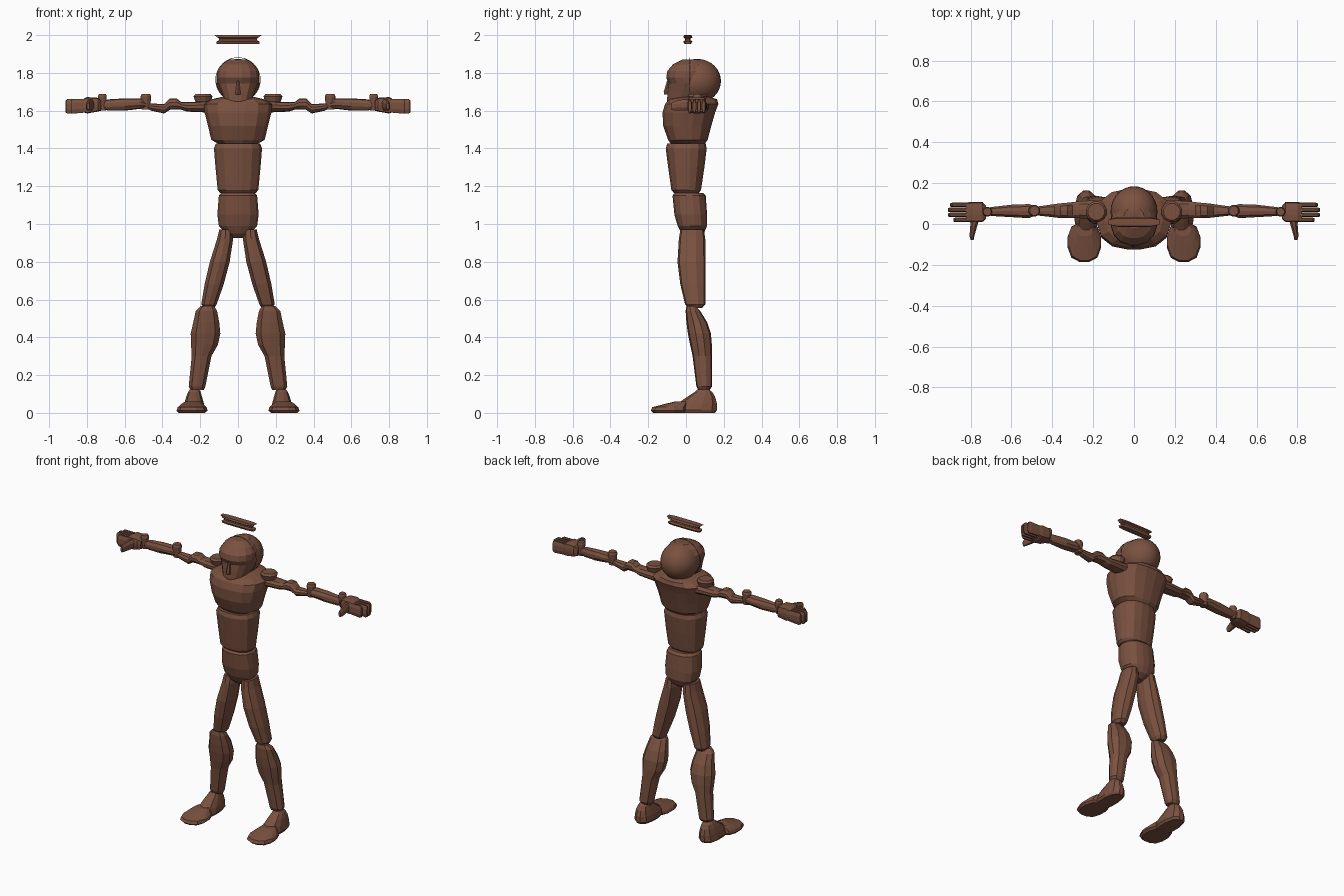
import bpy, bmesh, math

brown = bpy.data.materials.new("clay brown")
brown.diffuse_color = (0.195, 0.083, 0.051, 1)


def finish(ob, mirror=False, smooth=False):
    ob.data.materials.clear()
    ob.data.materials.append(brown)
    if mirror:
        ob.modifiers.new("mirror", 'MIRROR')
    if smooth:
        for p in ob.data.polygons:
            p.use_smooth = True
    return ob


def loft(name, sections, axis='z', sides=12, power=2.6, mirror=False, smooth=False):
    """Skin rounded sections; each is (position on axis, a0, a1, b0, b1)."""
    bm = bmesh.new()
    rings = []
    for t, a0, a1, b0, b1 in sections:
        ring = []
        for i in range(sides):
            ang = 2 * math.pi * (i + 0.5) / sides
            c, s = math.cos(ang), math.sin(ang)
            k = (abs(c) ** power + abs(s) ** power) ** (-1 / power)
            a = (a0 + a1) / 2 + (a1 - a0) / 2 * c * k
            b = (b0 + b1) / 2 + (b1 - b0) / 2 * s * k
            co = {'z': (a, b, t), 'x': (t, a, b), 'y': (a, t, b)}[axis]
            ring.append(bm.verts.new(co))
        rings.append(ring)
    for r0, r1 in zip(rings, rings[1:]):
        for i in range(sides):
            j = (i + 1) % sides
            bm.faces.new((r0[i], r0[j], r1[j], r1[i]))
    bm.faces.new(rings[0])
    bm.faces.new(rings[-1])
    bmesh.ops.recalc_face_normals(bm, faces=bm.faces)
    me = bpy.data.meshes.new(name)
    bm.to_mesh(me)
    bm.free()
    ob = bpy.data.objects.new(name, me)
    bpy.context.collection.objects.link(ob)
    return finish(ob, mirror, smooth)


# Head: round skull, face mask, nose and thin seam hoop
bpy.ops.mesh.primitive_uv_sphere_add(segments=28, ring_count=16, location=(0, 0.06, 1.757))
skull = bpy.context.object
skull.name = "skull"
skull.scale = (0.115, 0.125, 0.117)
finish(skull, smooth=True)
loft("face", [(1.63, -0.04, 0.04, -0.095, 0.01), (1.65, -0.07, 0.07, -0.102, 0.05),
              (1.70, -0.09, 0.09, -0.098, 0.10), (1.745, -0.108, 0.108, -0.092, 0.12),
              (1.775, -0.113, 0.113, -0.106, 0.12), (1.81, -0.111, 0.111, -0.100, 0.12),
              (1.845, -0.088, 0.088, -0.070, 0.10), (1.87, -0.05, 0.05, -0.02, 0.08)],
     sides=16, power=2.3)
loft("nose", [(1.685, -0.016, 0.016, -0.115, -0.07), (1.70, -0.014, 0.014, -0.118, -0.07),
              (1.76, -0.006, 0.006, -0.100, -0.07)], sides=6)
loft("neck", [(1.58, -0.07, 0.07, -0.03, 0.12), (1.68, -0.06, 0.06, -0.02, 0.11)])
bpy.ops.mesh.primitive_torus_add(major_segments=40, minor_segments=4, major_radius=0.118,
                                 minor_radius=0.0015, location=(0, 0.02, 1.763),
                                 rotation=(math.pi / 2, 0, 0))
bpy.context.object.name = "head_seam"
finish(bpy.context.object)

# Grooved bar floating above the head
loft("floating_bar", [(1.953, -0.113, 0.113, -0.008, 0.026), (1.966, -0.115, 0.115, -0.014, 0.034),
                      (1.973, -0.10, 0.10, -0.006, 0.024), (1.982, -0.10, 0.10, -0.006, 0.024),
                      (1.988, -0.11, 0.11, -0.014, 0.034), (2.0, -0.125, 0.125, -0.010, 0.028)],
     sides=16, power=8)

# Torso blocks
loft("chest", [(1.415, -0.085, 0.085, -0.075, 0.095), (1.445, -0.142, 0.142, -0.095, 0.115),
               (1.52, -0.160, 0.160, -0.122, 0.135), (1.59, -0.178, 0.178, -0.125, 0.155),
               (1.635, -0.182, 0.182, -0.112, 0.172), (1.66, -0.14, 0.14, -0.09, 0.165),
               (1.672, -0.09, 0.09, -0.05, 0.13)], sides=16)
loft("abdomen", [(1.165, -0.095, 0.095, -0.065, 0.070), (1.18, -0.108, 0.108, -0.078, 0.080),
                 (1.30, -0.120, 0.120, -0.095, 0.098), (1.40, -0.128, 0.128, -0.108, 0.110),
                 (1.425, -0.118, 0.118, -0.10, 0.105)], sides=16)
loft("pelvis", [(0.925, -0.03, 0.03, 0.0, 0.06), (0.95, -0.065, 0.065, -0.025, 0.095),
                (0.99, -0.102, 0.102, -0.045, 0.112), (1.05, -0.11, 0.11, -0.062, 0.112),
                (1.15, -0.102, 0.102, -0.072, 0.105), (1.165, -0.09, 0.09, -0.06, 0.09)], sides=16)

# Legs
loft("thigh", [(0.555, 0.125, 0.182, 0.015, 0.085), (0.575, 0.112, 0.195, -0.005, 0.102),
               (0.68, 0.075, 0.178, -0.030, 0.104), (0.80, 0.043, 0.150, -0.045, 0.104),
               (0.92, 0.025, 0.112, -0.038, 0.102), (0.97, 0.03, 0.10, -0.03, 0.095)],
     sides=10, mirror=True)
loft("shin", [(0.12, 0.18, 0.25, 0.065, 0.125), (0.14, 0.172, 0.262, 0.055, 0.138),
              (0.30, 0.140, 0.246, 0.035, 0.138), (0.36, 0.105, 0.250, 0.022, 0.137),
              (0.42, 0.092, 0.252, 0.010, 0.132), (0.48, 0.098, 0.238, 0.002, 0.112),
              (0.54, 0.110, 0.225, -0.002, 0.075), (0.565, 0.125, 0.20, 0.003, 0.05)],
     sides=10, mirror=True)

# Feet: heel block with ankle, and broad toe pad
loft("heel", [(0.0, 0.185, 0.285, -0.06, 0.155), (0.015, 0.175, 0.292, -0.07, 0.165),
              (0.05, 0.18, 0.285, -0.045, 0.165), (0.085, 0.19, 0.275, 0.005, 0.155),
              (0.11, 0.197, 0.265, 0.045, 0.14), (0.125, 0.205, 0.255, 0.06, 0.12)], mirror=True)
loft("toe_pad", [(0.0, 0.175, 0.315, -0.175, 0.0), (0.012, 0.16, 0.326, -0.188, 0.01),
                 (0.03, 0.165, 0.32, -0.18, 0.01), (0.048, 0.185, 0.30, -0.11, 0.01),
                 (0.06, 0.20, 0.28, -0.06, 0.01)], mirror=True)

# Arms: joint caps, then upper arm and forearm
for name, x, y, r, z0, z1 in [("shoulder_cap", 0.185, 0.06, 0.052, 1.645, 1.688),
                              ("elbow_cap", 0.488, 0.065, 0.029, 1.605, 1.688),
                              ("wrist_cap", 0.718, 0.06, 0.024, 1.602, 1.688)]:
    q = r * 0.8
    loft(name, [(z0, x - q, x + q, y - q, y + q), (z1 - 0.012, x - r, x + r, y - r, y + r),
                (z1, x - q, x + q, y - q, y + q)], power=2, mirror=True)
loft("upper_arm", [(0.15, 0.02, 0.12, 1.59, 1.65), (0.27, 0.028, 0.112, 1.595, 1.645),
                   (0.30, 0.028, 0.108, 1.605, 1.645), (0.325, 0.028, 0.105, 1.605, 1.665),
                   (0.36, 0.028, 0.102, 1.605, 1.665), (0.39, 0.032, 0.098, 1.585, 1.635),
                   (0.46, 0.04, 0.088, 1.60, 1.638), (0.48, 0.045, 0.085, 1.61, 1.635)],
     axis='x', sides=10, mirror=True)
loft("forearm", [(0.485, 0.04, 0.09, 1.615, 1.645), (0.515, 0.028, 0.098, 1.61, 1.665),
                 (0.60, 0.033, 0.095, 1.60, 1.665), (0.685, 0.038, 0.085, 1.60, 1.66),
                 (0.72, 0.042, 0.08, 1.61, 1.65)], axis='x', sides=10, mirror=True)

# Hands: palm, four fingers, thumb
loft("palm", [(0.725, 0.025, 0.09, 1.60, 1.655), (0.742, 0.01, 0.108, 1.595, 1.668),
              (0.80, 0.008, 0.108, 1.585, 1.672), (0.822, 0.012, 0.105, 1.595, 1.66)],
     axis='x', power=6, mirror=True)
for i in range(4):
    y = 0.009 + i * 0.0245
    tip = (0.885, 0.91, 0.912, 0.90)[i]
    loft("finger", [(0.81, y, y + 0.022, 1.59, 1.662), (tip - 0.01, y, y + 0.022, 1.584, 1.662),
                    (tip, y + 0.003, y + 0.019, 1.59, 1.655)], axis='x', sides=8, power=6, mirror=True)
loft("thumb", [(-0.078, 0.785, 0.80, 1.605, 1.64), (-0.06, 0.782, 0.806, 1.60, 1.65),
               (-0.01, 0.768, 0.802, 1.60, 1.66), (0.03, 0.755, 0.80, 1.60, 1.66)],
     axis='y', sides=8, power=4, mirror=True)
